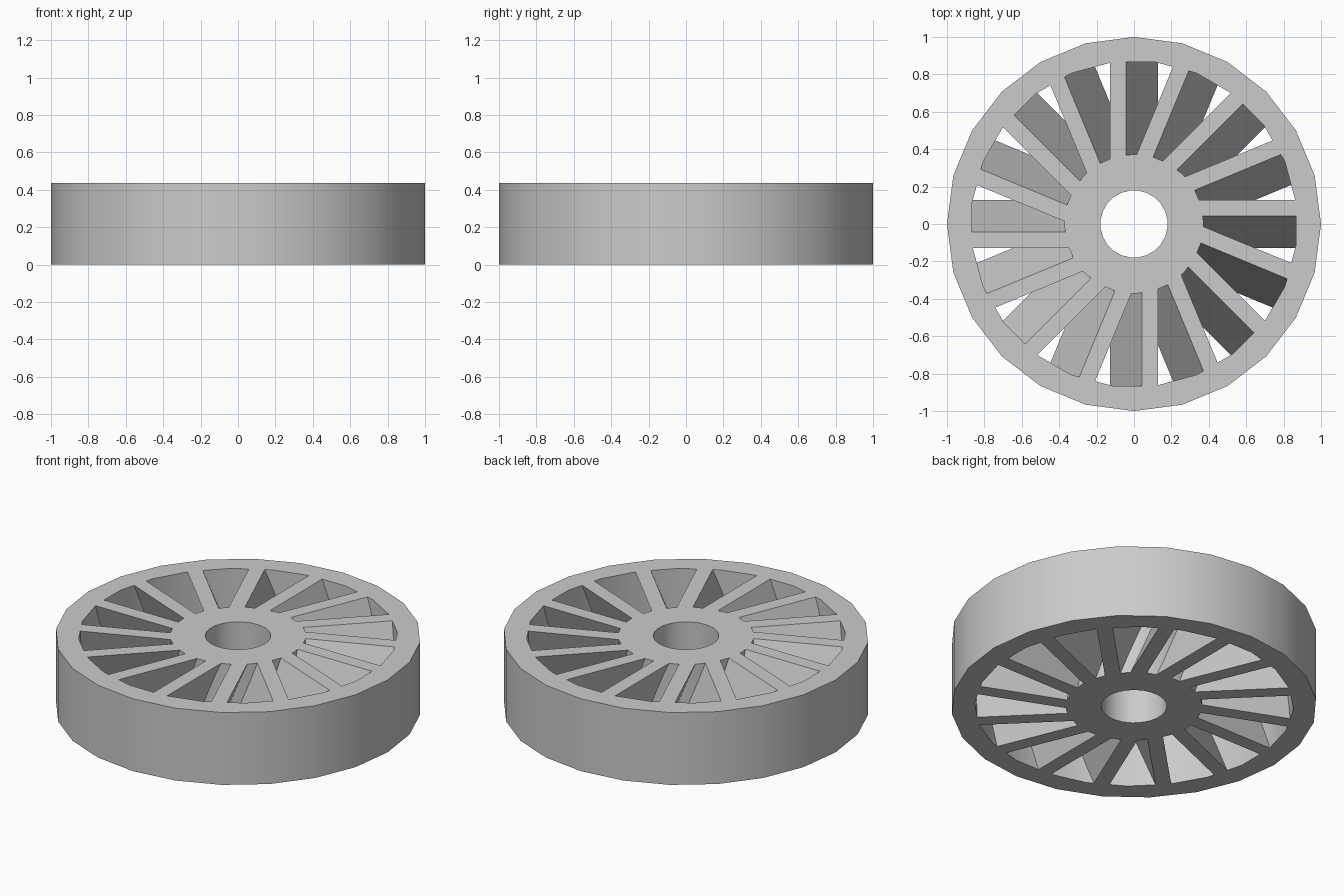
import bpy, bmesh
from math import cos, sin, pi, radians

cube = bpy.data.objects.get("Cube")
if cube:
    bpy.data.objects.remove(cube)

HEIGHT = 0.437
SIDES = 24
BLADES = 16
HALF_TURN = pi / SIDES      # half a side, so flats face the axes

grey = bpy.data.materials.new("light_grey")
grey.use_nodes = True
colour = (0.6, 0.6, 0.6, 1)
grey.diffuse_color = colour
grey.node_tree.nodes["Principled BSDF"].inputs["Base Color"].default_value = colour


def finish(name, bm, smooth):
    bmesh.ops.recalc_face_normals(bm, faces=bm.faces)
    mesh = bpy.data.meshes.new(name)
    bm.to_mesh(mesh)
    bm.free()
    mesh.materials.append(grey)
    obj = bpy.data.objects.new(name, mesh)
    bpy.context.collection.objects.link(obj)
    if smooth:
        bpy.ops.object.select_all(action="DESELECT")
        obj.select_set(True)
        bpy.context.view_layer.objects.active = obj
        bpy.ops.object.shade_smooth_by_angle(angle=radians(30))
    return obj


def loop(bm, radius, turn, z):
    angles = [turn + 2 * pi * i / SIDES for i in range(SIDES)]
    return [bm.verts.new((radius * cos(a), radius * sin(a), z)) for a in angles]


def tube(name, outer, outer_turn, inner, inner_turn):
    bm = bmesh.new()
    loops = [loop(bm, outer, outer_turn, 0), loop(bm, outer, outer_turn, HEIGHT),
             loop(bm, inner, inner_turn, HEIGHT), loop(bm, inner, inner_turn, 0)]
    for k in range(4):
        a, b = loops[k], loops[(k + 1) % 4]
        for i in range(SIDES):
            j = (i + 1) % SIDES
            bm.faces.new((a[i], a[j], b[j], b[i]))
    return finish(name, bm, True)


# Outer rim and central hub with its shaft hole
tube("outer_rim", 1.0, 0, 0.873, HALF_TURN)
tube("hub", 0.373, 0, 0.18, HALF_TURN)


# Slanted blades, sheared sideways from bottom to top
def blade(index):
    bm = bmesh.new()
    profile = [(-0.129, 0), (-0.043, 0), (0.129, HEIGHT), (0.043, HEIGHT)]
    turn = 2 * pi * index / BLADES
    c, s = cos(turn), sin(turn)
    ends = [[bm.verts.new((x * c - y * s, x * s + y * c, z)) for y, z in profile]
            for x in (0.33, 0.89)]
    bm.faces.new(ends[0])
    bm.faces.new(ends[1])
    for i in range(4):
        j = (i + 1) % 4
        bm.faces.new((ends[0][i], ends[0][j], ends[1][j], ends[1][i]))
    finish(f"blade_{index + 1}", bm, False)


for n in range(BLADES):
    blade(n)
